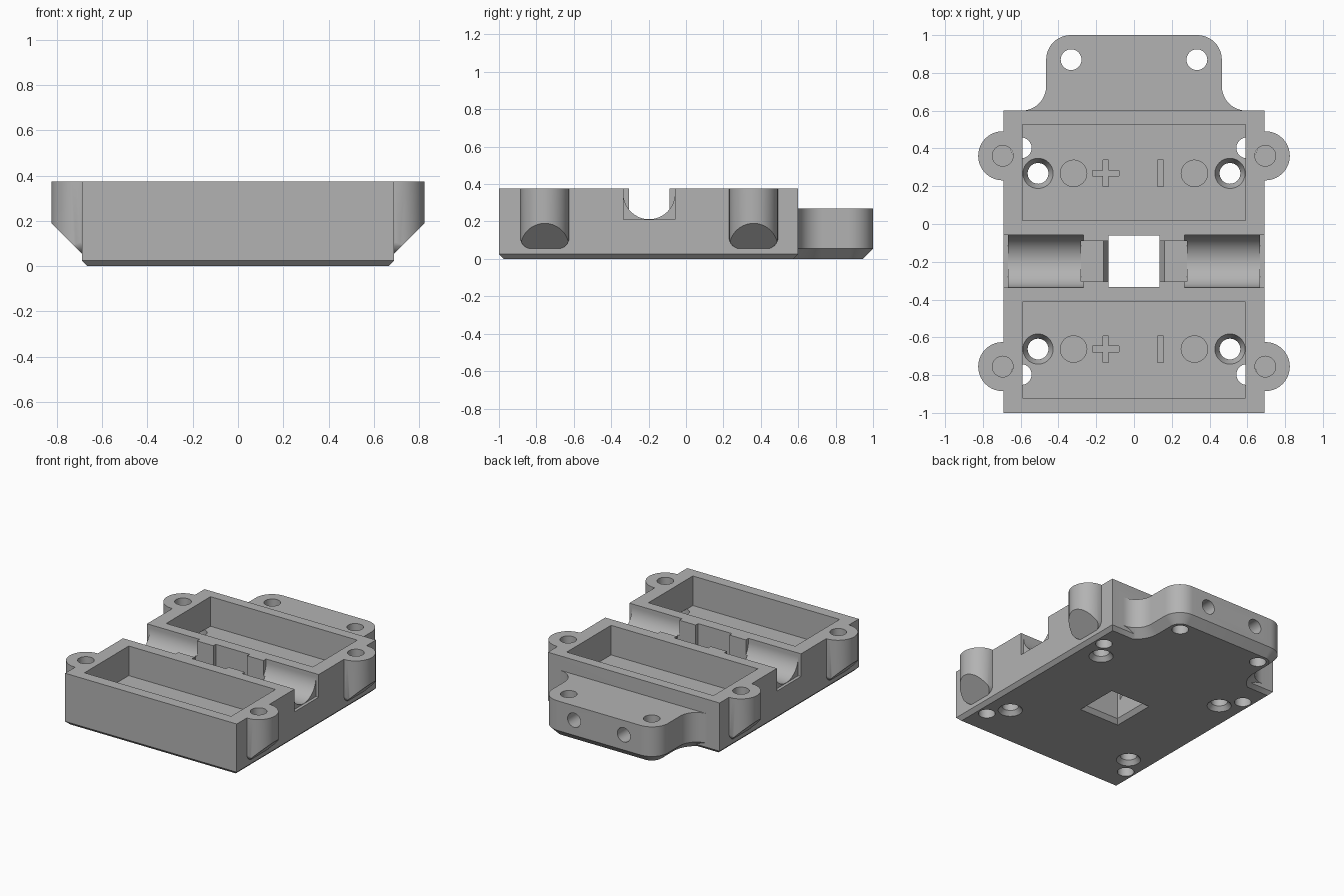
import bpy, bmesh, math
from math import sin, cos, pi

cube = bpy.data.objects.get("Cube")
if cube:
    bpy.data.objects.remove(cube, do_unlink=True)

grey = bpy.data.materials.new("plain grey")
grey.use_nodes = True
GREY = (0.45, 0.45, 0.45, 1)
grey.diffuse_color = GREY
grey.node_tree.nodes["Principled BSDF"].inputs["Base Color"].default_value = GREY

MID = -0.197          # y of the channel, the mirror line of the two bays
TOP, FLOOR, GROOVE = 0.375, 0.16, 0.21


def loft(name, rings):
    """Closed solid skinned through rings with equal point counts."""
    bm = bmesh.new()
    rows = [[bm.verts.new(p) for p in ring] for ring in rings]
    n = len(rows[0])
    for a, b in zip(rows, rows[1:]):
        for i in range(n):
            j = (i + 1) % n
            bm.faces.new((a[i], a[j], b[j], b[i]))
    bm.faces.new(rows[0][::-1])
    bm.faces.new(rows[-1])
    bmesh.ops.recalc_face_normals(bm, faces=bm.faces)
    mesh = bpy.data.meshes.new(name)
    bm.to_mesh(mesh)
    bm.free()
    mesh.materials.append(grey)
    ob = bpy.data.objects.new(name, mesh)
    bpy.context.collection.objects.link(ob)
    return ob


def combine(target, tool, op="DIFFERENCE"):
    """Apply a boolean and discard the tool."""
    tool.hide_render = True
    mod = target.modifiers.new("combine", "BOOLEAN")
    mod.object, mod.operation, mod.solver = tool, op, "EXACT"
    bpy.context.view_layer.objects.active = target
    bpy.ops.object.modifier_apply(modifier=mod.name)
    bpy.data.objects.remove(tool, do_unlink=True)


def rect(x0, x1, y0, y1, z):
    return [(x0, y0, z), (x1, y0, z), (x1, y1, z), (x0, y1, z)]


def box(x0, x1, y0, y1, z0, z1):
    return loft("box_tool", [rect(x0, x1, y0, y1, z) for z in (z0, z1)])


def arc(cx, cy, r, a0, a1, n=12):
    return [(cx + r * cos(a0 + (a1 - a0) * i / n),
             cy + r * sin(a0 + (a1 - a0) * i / n)) for i in range(n + 1)]


def turned(x, y, steps, n=40):
    """Upright round solid from (z, radius) steps."""
    return loft("round_tool", [[(x + r * cos(2 * pi * i / n), y + r * sin(2 * pi * i / n), z)
                                for i in range(n)] for z, r in steps])


def along_x(profile, x0, x1):
    return loft("x_tool", [[(x, y, z) for y, z in profile] for x in (x0, x1)])


def along_y(profile, y0, y1):
    return loft("y_tool", [[(x, y, z) for x, z in profile] for y in (y0, y1)])


# main block with a chamfered bottom edge
body = loft("holder_body", [rect(-0.69 + d, 0.69 - d, -1 + d, 0.6 - d, z)
                            for d, z in ((0.025, 0), (0, 0.025), (0, TOP))])


# mounting tab with rounded corners, flared root and chamfered underside
def tab_ring(d, z):
    half = [(0.595, 0.5)]
    half += arc(0.595, 0.73, 0.13 + d, -pi / 2, -pi)
    half += arc(0.335, 0.87, 0.13 - d, 0, pi / 2)
    return [(x, y, z) for x, y in half] + [(-x, y, z) for x, y in reversed(half)]


tab = loft("mounting_tab", [tab_ring(d, z) for d, z in ((0.055, 0), (0, 0.055), (0, 0.27))])
combine(body, tab, "UNION")

# side lugs: round posts with a sloped, round-cornered underside
for sx in (-1, 1):
    for sy in (-1, 1):
        y = MID + sy * 0.558
        lug = turned(sx * 0.695, y, ((0, 0.13), (0.5, 0.13)))
        slope = [(0.6, 0.055), (0.69, 0.055), (0.84, 0.205), (0.84, TOP), (0.6, TOP)]
        combine(lug, along_y([(sx * x, z) for x, z in slope], y - 0.2, y + 0.2), "INTERSECT")
        side = arc(y - 0.07, 0.115, 0.061, -pi, -pi / 2, 8) + arc(y + 0.07, 0.115, 0.061, -pi / 2, 0, 8)
        side += [(y + 0.131, 0.5), (y - 0.131, 0.5)]
        combine(lug, along_x(side, sx * 0.5, sx * 0.9), "INTERSECT")
        combine(body, lug, "UNION")

# two bays, with round seats and polarity marks sunk in their floors
for sy in (-1, 1):
    lo, hi = sorted((MID + sy * 0.215, MID + sy * 0.724))
    combine(body, box(-0.59, 0.59, lo, hi, FLOOR, 0.6))
    y = MID + sy * 0.465
    d = FLOOR - 0.012
    combine(body, box(0.125, 0.157, y - 0.07, y + 0.07, d, 0.3))
    combine(body, box(-0.165, -0.135, y - 0.07, y + 0.07, d, 0.3))
    combine(body, box(-0.22, -0.08, y - 0.015, y + 0.015, d, 0.3))
    for sx in (-1, 1):
        combine(body, turned(sx * 0.32, y, ((d, 0.07), (0.3, 0.07))))
        # screw holes flared at both ends
        combine(body, turned(sx * 0.508, y, ((-0.1, 0.08), (0, 0.08), (0.03, 0.055),
                                             (0.11, 0.055), (FLOOR, 0.08), (0.3, 0.08))))
        # plain holes beside the bay wall, and blind lug holes
        combine(body, turned(sx * 0.597, MID + sy * 0.6, ((-0.1, 0.055), (FLOOR + 0.002, 0.055))))
        combine(body, turned(sx * 0.695, MID + sy * 0.558, ((0.15, 0.055), (0.6, 0.055))))

# cross channel: round troughs, square end notches, narrower flat middle
trough = arc(MID, 0.35, 0.138, -pi, 0, 32) + [(MID + 0.138, 0.6), (MID - 0.138, 0.6)]
for sx in (-1, 1):
    combine(body, along_x(trough, sx * 0.267, sx * 0.68))
    x0, x1 = sorted((sx * 0.668, sx * 0.8))
    combine(body, box(x0, x1, MID - 0.138, MID + 0.138, GROOVE, 0.6))
combine(body, box(-0.28, 0.28, MID - 0.108, MID + 0.108, GROOVE, 0.6))
bevel = [(-0.162, GROOVE + 0.002), (0.162, GROOVE + 0.002), (0.13, 0.15), (-0.13, 0.15)]
combine(body, along_y(bevel, MID - 0.108, MID + 0.108))

# square window through the middle, flared below
combine(body, loft("window_tool", [rect(-h, h, MID - h, MID + h, z) for h, z in
                                   ((0.16, -0.1), (0.16, 0), (0.136, 0.03), (0.136, 0.6))]))

# tab holes: upright through holes and blind holes in the rear face
for sx in (-1, 1):
    combine(body, turned(sx * 0.333, 0.87, ((-0.1, 0.055), (0.5, 0.055))))
    combine(body, along_y(arc(sx * 0.2, 0.165, 0.052, 0, 2 * pi * 31 / 32, 31), 0.68, 1.1))

bpy.ops.object.select_all(action="DESELECT")
body.select_set(True)
bpy.context.view_layer.objects.active = body
bpy.ops.object.shade_smooth_by_angle(angle=math.radians(25))
